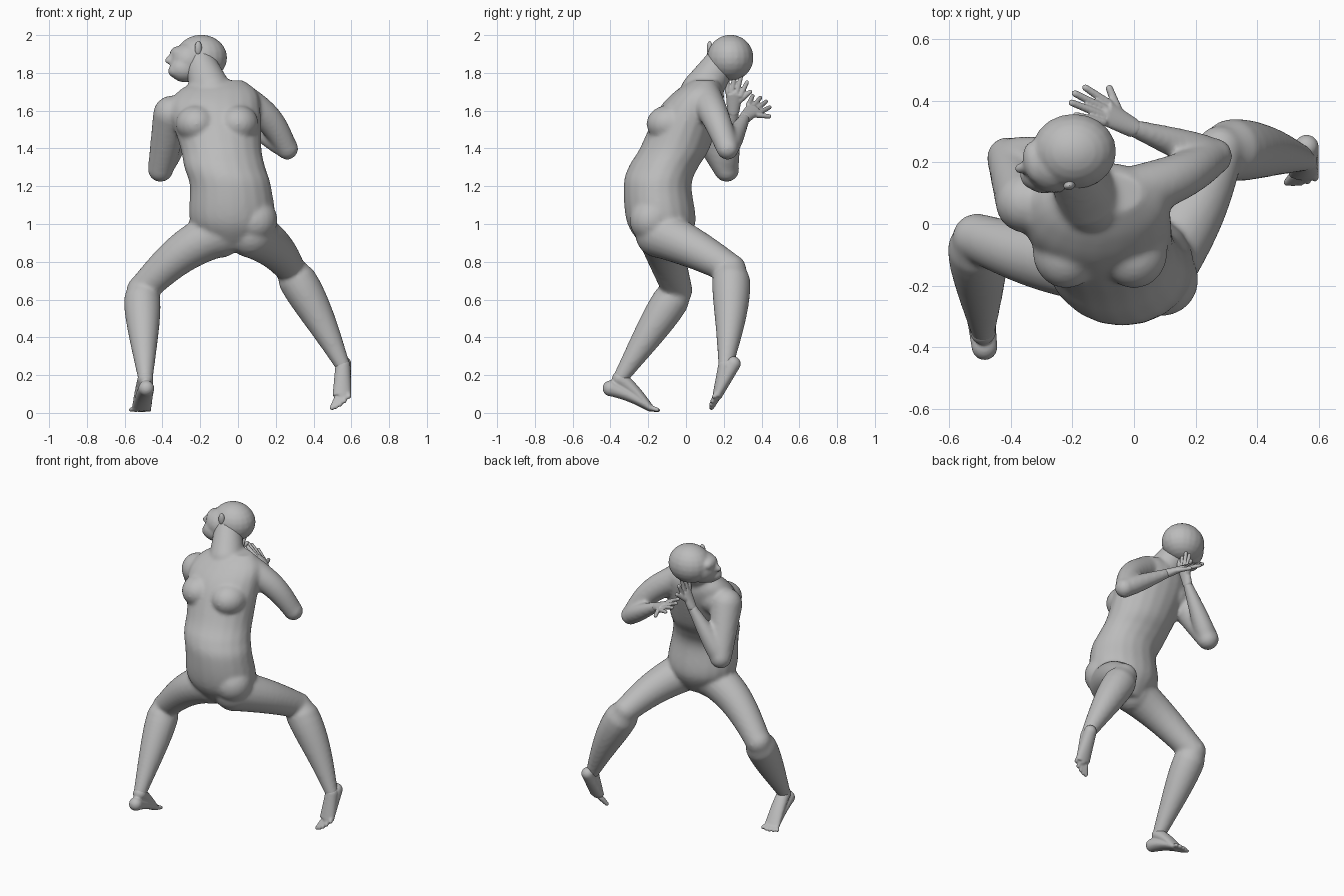
import bpy
import bmesh
import math
from mathutils import Vector, Matrix

default_cube = bpy.data.objects.get("Cube")
if default_cube:
    bpy.data.objects.remove(default_cube, do_unlink=True)

# Skin colour
shade = (.5, .5, .5, 1)
grey = bpy.data.materials.new("plain grey")
grey.use_nodes = True
grey.diffuse_color = shade
grey.node_tree.nodes["Principled BSDF"].inputs["Base Color"].default_value = shade


def add_ring(bm, centre, across, depth, sides=20):
    """Add one elliptical section, given its two half-axes as vectors."""
    angles = [math.tau * k / sides for k in range(sides)]
    return [bm.verts.new(centre + across * math.cos(a) + depth * math.sin(a)) for a in angles]


def skin(bm, rings):
    """Join neighbouring sections with faces and close both ends."""
    for low, high in zip(rings, rings[1:]):
        for k in range(len(low)):
            bm.faces.new((low[k - 1], low[k], high[k], high[k - 1]))
    bm.faces.new(rings[0])
    bm.faces.new(rings[-1])


def curve_through(stations, steps=6):
    """Smooth curve through stations, with slopes taken from their neighbours."""
    points = [Vector(s) for s in stations]
    slopes = [(after - before) / 2 for before, after in
              zip(points[:1] + points[:-1], points[1:] + points[-1:])]
    for start, end, leave, arrive in zip(points, points[1:], slopes, slopes[1:]):
        for step in range(steps):
            t = step / steps
            ease = t * t * (3 - 2 * t)
            yield (start.lerp(end, ease) + leave * t * (1 - t) ** 2
                   - arrive * t * t * (1 - t))
    yield points[-1]


def ball(bm, centre, radii, turn=0):
    """Add an ellipsoid, turned about the vertical axis."""
    place = Matrix.Translation(centre) @ Matrix.Rotation(turn, 4, "Z")
    bmesh.ops.create_uvsphere(bm, u_segments=20, v_segments=12, radius=1,
                              matrix=place @ Matrix.Diagonal((*radii, 1)))


def taper(bm, start, end, first, last, swell=0, bow=(0, 0, 0), side=None, steps=10):
    """Tapering form between two joints; first and last are (width, depth)."""
    start, end, bow = Vector(start), Vector(end), Vector(bow)
    first, last = Vector(first), Vector(last)
    axis = (end - start).normalized()
    across = axis.orthogonal() if side is None else Vector(side)
    across = (across - axis * across.dot(axis)).normalized()
    depth = axis.cross(across)
    rings = []
    for i in range(steps + 1):
        t = i / steps
        arch = math.sin(math.pi * t)
        muscle = swell * math.sin(math.pi * math.sqrt(t))
        width, thickness = first.lerp(last, t)
        rings.append(add_ring(bm, start.lerp(end, t) + bow * arch,
                              across * (width + muscle), depth * (thickness + muscle)))
    skin(bm, rings)
    ball(bm, start, [min(first)] * 3)
    ball(bm, end, [min(last)] * 3)


def limb(bm, start, end, first, last, swell=0, bow=(0, 0, 0)):
    """Round limb between two joints."""
    taper(bm, start, end, (first, first), (last, last), swell, bow)


def digits(bm, root, reach, spread, count, radius):
    """Fan of fingers or toes, the middle ones longest."""
    root, reach, spread = Vector(root), Vector(reach), Vector(spread)
    for i in range(count):
        offset = i / (count - 1) - .5
        base = root + spread * offset
        tip = base + reach * (1 - offset ** 2) + spread * offset / 2
        limb(bm, base, tip, radius, radius * .8)


def finish(bm, name, voxel, smoothing):
    """Fuse the overlapping forms into one soft skin."""
    mesh = bpy.data.meshes.new(name)
    bmesh.ops.recalc_face_normals(bm, faces=bm.faces[:])
    bm.to_mesh(mesh)
    bm.free()
    mesh.materials.append(grey)
    part = bpy.data.objects.new(name, mesh)
    bpy.context.collection.objects.link(part)
    fuse = part.modifiers.new("fuse", "REMESH")
    fuse.mode = "VOXEL"
    fuse.voxel_size = voxel
    fuse.use_smooth_shade = True
    soften = part.modifiers.new("soften", "SMOOTH")
    soften.factor = .5
    soften.iterations = smoothing


# Joints shared by neighbouring parts
left_elbow, left_wrist = (.26, .22, 1.4), (0, .31, 1.56)
right_elbow, right_wrist = (-.41, .215, 1.29), (-.22, .25, 1.59)
left_knee, left_ankle = (.28, .24, .76), (.555, .21, .25)
right_knee, right_ankle = (-.51, -.045, .65), (-.49, -.35, .18)

# Torso: each section has a centre, a half-width and a half-depth
body = bmesh.new()
sections = [(-.03, -.12, .86, .09, .09), (-.03, -.13, 1, .22, .18), (-.04, -.15, 1.2, .215, .18),
            (-.07, -.12, 1.3, .215, .185), (-.09, -.06, 1.4, .215, .185),
            (-.12, .02, 1.6, .24, .17), (-.11, .07, 1.7, .21, .13), (-.09, .1, 1.76, .12, .07)]
rings = []
for x, y, z, width, depth in curve_through(sections):
    rings.append(add_ring(body, Vector((x, y, z)), Vector((width, 0, 0)), Vector((0, depth, 0))))
skin(body, rings)

# Chest, right shoulder blade and left hip
for x in (-.22, 0):
    ball(body, (x, -.09, 1.53), (.11, .12, .1))
ball(body, (-.25, .07, 1.6), (.11, .1, .1))
ball(body, (.09, -.18, 1.02), (.12, .12, .12))

# Neck
limb(body, (-.14, .08, 1.7), (-.2, .18, 1.85), .11, .085)

# Arms, folded up behind the neck
limb(body, (0, .1, 1.67), left_elbow, .09, .06, bow=(.03, 0, .02))
limb(body, left_elbow, left_wrist, .05, .03, swell=.012)
limb(body, (-.35, .07, 1.58), right_elbow, .1, .068)
limb(body, right_elbow, right_wrist, .055, .03, swell=.012)

# Legs in a wide stride
limb(body, (.07, -.14, .95), left_knee, .13, .08, bow=(.02, 0, .01))
limb(body, left_knee, left_ankle, .08, .04, swell=.03, bow=(.01, .01, 0))
limb(body, (-.1, -.13, .95), right_knee, .13, .08, bow=(0, -.02, .04))
limb(body, right_knee, right_ankle, .08, .04, swell=.025)
finish(body, "body", .011, 10)

# Head with the face turned to its right
head = bmesh.new()
ball(head, (-.195, .235, 1.88), (.138, .123, .122))
ball(head, (-.26, .2, 1.86), (.1, .1, .1), .3)
ball(head, (-.28, .17, 1.82), (.085, .07, .07), .3)
ball(head, (-.335, .16, 1.81), (.035, .045, .035))
ball(head, (-.32, .2, 1.9), (.04, .07, .04), .2)
limb(head, (-.34, .19, 1.91), (-.37, .18, 1.865), .01, .018)
finish(head, "head", .008, 8)

# Ears, tipped with the head
for name, y, z, turn in (("left_ear", .125, 1.93, .3), ("right_ear", .33, 1.86, -.3)):
    ear = bmesh.new()
    ball(ear, (-.21, y, z), (.02, .015, .04), turn)
    finish(ear, name, .005, 2)

# Left hand, fingers spread
hand = bmesh.new()
palm = (-.09, .36, 1.61)
taper(hand, left_wrist, palm, (.032, .028), (.045, .018), side=(.3, .8, -.4))
digits(hand, palm, (-.11, .05, .05), (.02, .06, -.04), 4, .014)
limb(hand, (-.04, .34, 1.58), (-.08, .44, 1.57), .016, .012)
finish(hand, "left_hand", .005, 2)

# Right hand, raised beside the nape
hand = bmesh.new()
palm = (-.18, .255, 1.69)
taper(hand, right_wrist, palm, (.032, .028), (.045, .018), side=(0, 1, 0))
digits(hand, palm, (.01, .02, .1), (0, .07, -.02), 4, .014)
limb(hand, (-.2, .27, 1.64), (-.17, .34, 1.7), .016, .012)
finish(hand, "right_hand", .005, 2)

# Left foot, hanging with the toes down
foot = bmesh.new()
instep = (.55, .165, .09)
for heel in (left_ankle, (.56, .25, .26)):
    taper(foot, heel, instep, (.04, .04), (.05, .025), side=(1, .2, .5))
digits(foot, instep, (-.01, -.03, -.045), (.06, .01, .04), 5, .016)
finish(foot, "left_foot", .006, 5)

# Right foot, standing with the heel lifted
foot = bmesh.new()
instep = (-.51, -.19, .026)
for heel in (right_ankle, (-.485, -.4, .13)):
    taper(foot, heel, instep, (.042, .042), (.052, .02), bow=(0, 0, .01), side=(1, 0, 0))
digits(foot, instep, (-.01, .04, -.012), (-.065, -.01, 0), 5, .015)
finish(foot, "right_foot", .006, 5)
